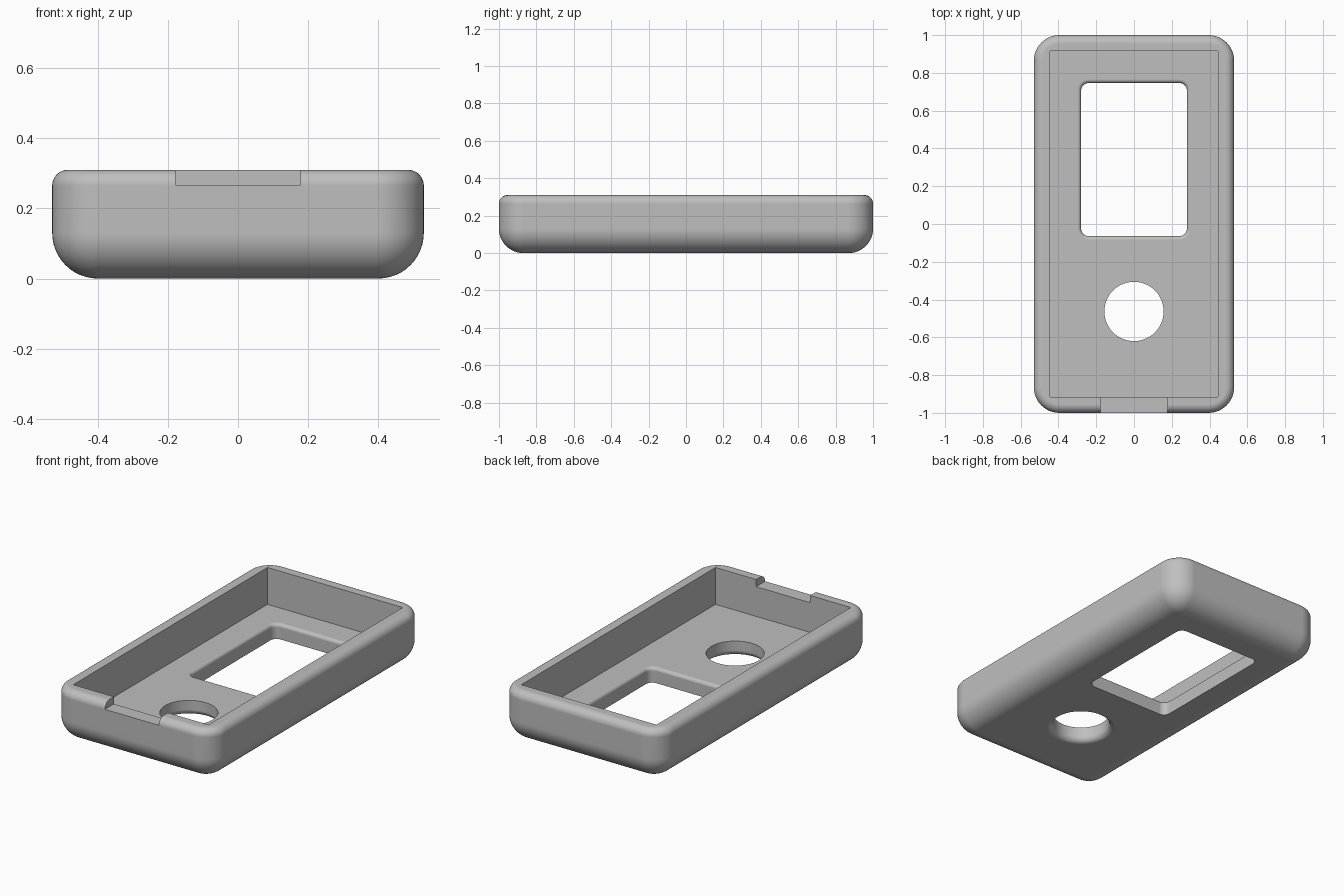
import bpy, bmesh
from math import sin, cos, pi, radians

if "Cube" in bpy.data.objects:
    bpy.data.objects.remove(bpy.data.objects["Cube"], do_unlink=True)

grey = bpy.data.materials.new("plain grey")
grey.use_nodes = True
COLOUR = (0.52, 0.52, 0.52, 1)
grey.diffuse_color = COLOUR
grey.node_tree.nodes["Principled BSDF"].inputs["Base Color"].default_value = COLOUR

WIDTH, LENGTH, HEIGHT = 0.53, 1.0, 0.31    # half width, half length, full height
FLOOR = 0.09
STEPS = 12


def finish(name, bm):
    bmesh.ops.recalc_face_normals(bm, faces=bm.faces)
    mesh = bpy.data.meshes.new(name)
    bm.to_mesh(mesh)
    bm.free()
    mesh.materials.append(grey)
    obj = bpy.data.objects.new(name, mesh)
    bpy.context.collection.objects.link(obj)
    return obj


def loft(name, half_x, half_y, corner, profile, centre_y=0.0):
    """Stack rounded rectangles; profile lists (height, outward growth)."""
    bm = bmesh.new()
    rings = []
    for z, grow in profile:
        r = corner + grow
        ring = []
        for k, (sx, sy) in enumerate([(1, 1), (-1, 1), (-1, -1), (1, -1)]):
            for i in range(STEPS + 1):
                a = (k + i / STEPS) * pi / 2
                ring.append(bm.verts.new((sx * (half_x - corner) + r * cos(a),
                                          centre_y + sy * (half_y - corner) + r * sin(a), z)))
        rings.append(ring)
    n = len(rings[0])
    for low, high in zip(rings, rings[1:]):
        for i in range(n):
            j = (i + 1) % n
            bm.faces.new((low[i], low[j], high[j], high[i]))
    bm.faces.new(rings[0][::-1])
    bm.faces.new(rings[-1])
    bmesh.ops.remove_doubles(bm, verts=bm.verts, dist=1e-5)
    return finish(name, bm)


def box(name, low, high):
    bm = bmesh.new()
    bmesh.ops.create_cube(bm, size=1)
    for v in bm.verts:
        v.co = [b if c > 0 else a for c, a, b in zip(v.co, low, high)]
    return finish(name, bm)


def quarter():
    return [i / STEPS * pi / 2 for i in range(STEPS + 1)]


# Outer shell: large round below, small round on the rim
big, small = 0.13, 0.045
profile = [(big - big * cos(a), big * sin(a) - big) for a in quarter()]
profile += [(HEIGHT - small + small * sin(a), small * cos(a) - small) for a in quarter()]
case = loft("case_shell", WIDTH, LENGTH, 0.135, profile)

# Open cavity and the notch in the front wall
cavity = box("cavity_cutter", (-0.446, -0.915, FLOOR), (0.446, 0.915, 0.5))
notch = box("notch_cutter", (-0.178, -1.2, 0.267), (0.178, -0.8, 0.5))

# Window with a softened inner edge
soft = 0.02
profile = [(-0.1, 0)] + [(FLOOR - soft + soft * sin(a), soft - soft * cos(a)) for a in quarter()]
profile.append((0.2, soft))
window = loft("window_cutter", 0.28, 0.405, 0.04, profile, 0.341)

# Round button hole, flared at the underside
flare = 0.035
profile = [(-0.1, flare)] + [(flare - flare * cos(a), flare - flare * sin(a)) for a in quarter()]
profile.append((0.2, 0))
hole = loft("hole_cutter", 0.157, 0.157, 0.157, profile, -0.463)

# Cut the openings
bpy.ops.object.select_all(action="DESELECT")
bpy.context.view_layer.objects.active = case
case.select_set(True)
for cutter in (cavity, notch, window, hole):
    cutter.hide_render = True
    mod = case.modifiers.new(cutter.name, "BOOLEAN")
    mod.operation = "DIFFERENCE"
    mod.solver = "EXACT"
    mod.object = cutter
    bpy.ops.object.modifier_apply(modifier=mod.name)
    bpy.data.objects.remove(cutter, do_unlink=True)

# Smooth rounds, crisp edges
bpy.ops.object.shade_smooth_by_angle(angle=radians(30))
weighted = case.modifiers.new("weighted_normals", "WEIGHTED_NORMAL")
weighted.keep_sharp = True
